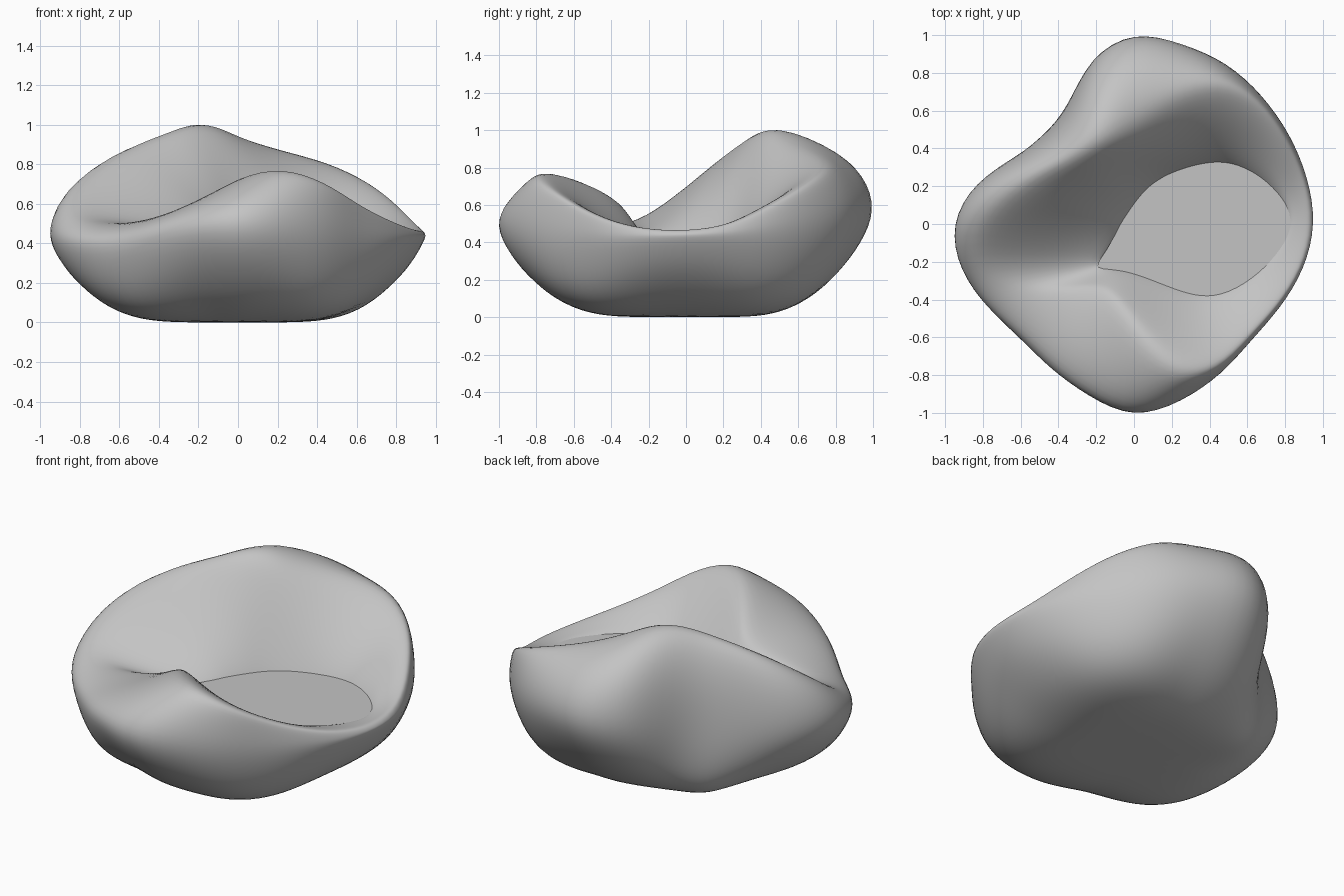
import bpy
import bmesh
from math import sin, cos, pi, tau
from mathutils import Vector

default_cube = bpy.data.objects.get("Cube")
if default_cube:
    bpy.data.objects.remove(default_cube, do_unlink=True)

# One grey stone colour
stone = bpy.data.materials.new("stone_grey")
stone.use_nodes = True
grey = (0.55, 0.55, 0.55, 1.0)
stone.diffuse_color = grey
stone.node_tree.nodes["Principled BSDF"].inputs["Base Color"].default_value = grey

# Outline around the rock, anticlockwise from +x:
# outer radius, crest radius, crest height, pool edge x, pool edge y
STATIONS = [
    (.95, .93, .46, .83, 0), (.94, .93, .49, .8, .1), (.94, .92, .6, .74, .18),
    (.95, .93, .71, .66, .25), (.98, .88, .81, .55, .31), (.99, .69, .87, .43, .33),
    (1.03, .54, .93, .28, .3), (.92, .49, 1, .15, .25), (.7, .47, 1, .06, .18),
    (.65, .48, .96, 0, .1), (.71, .55, .91, -.05, .02), (.87, .65, .83, -.09, -.06),
    (.97, .79, .69, -.13, -.13), (.95, .83, .53, -.17, -.19), (.89, .72, .49, -.18, -.22),
    (.85, .5, .53, -.15, -.23), (.89, .39, .58, -.1, -.24), (.95, .42, .65, -.03, -.25),
    (1.04, .56, .73, .07, -.28), (.97, .81, .79, .2, -.33), (.91, .89, .71, .35, -.38),
    (.86, .85, .6, .5, -.36), (.88, .87, .52, .66, -.25), (.92, .91, .47, .77, -.12),
]
COUNT = len(STATIONS)
POOL_Z = 0.45
POOL_CENTRE = Vector((0.33, 0, POOL_Z))

# Underside as fractions of radius and widest height:
# cut away along the axes, fuller at the diagonal corners
AXIS_UNDERSIDE = [(.28, 0), (.46, .02), (.65, .18), (.8, .43), (.92, .7)]
CORNER_UNDERSIDE = [(.3, 0), (.58, .01), (.77, .09), (.89, .28), (.96, .58)]
# Inner wall: fraction of the way to the pool, fraction of height left
INNER_WALL = [(.3, .82), (.65, .43), (1, 0)]


def section(index):
    """Points from the base, over the crest and down to the pool."""
    outer, crest_r, crest_z, pool_x, pool_y = STATIONS[index]
    angle = tau * index / COUNT
    # The front corners are turned slightly clockwise
    turned = angle + 0.06 * (1 - sin(angle))
    corner = (1 - cos(4 * turned)) / 2
    ray = Vector((cos(angle), sin(angle), 0))
    up = Vector((0, 0, 1))
    wide_z = 0.43 + 0.11 * sin(angle) ** 2 + 0.04 * sin(angle) - 0.06 * corner
    wide_z = min(wide_z, crest_z - 0.03)
    outer *= 1.02
    lift = 0.06 * (crest_z - POOL_Z)

    # The foot stays fuller than the outline where the rock is pinched
    points = []
    for ring, (axis, diagonal) in enumerate(zip(AXIS_UNDERSIDE, CORNER_UNDERSIDE)):
        radius, height = Vector(axis).lerp(Vector(diagonal), corner)
        reach = outer + (0.87 - outer) * (1 - ring / 5) * corner
        points.append(ray * reach * radius + up * wide_z * height)
    # Rounded shoulder from the widest ring to the crest
    for step in range(4):
        turn = step * pi / 6
        radius = crest_r + (outer - crest_r) * cos(turn)
        points.append(ray * radius + up * (wide_z + (crest_z + lift - wide_z) * sin(turn)))
    crest = points[-1]
    pool = Vector((pool_x, pool_y, POOL_Z))
    for along, height in INNER_WALL:
        point = crest.lerp(pool, along)
        point.z = POOL_Z + (crest_z - POOL_Z) * height
        points.append(point)
    # Lip hidden beneath the pool surface
    lip = POOL_CENTRE.lerp(pool, 0.93)
    lip.z = POOL_Z - 0.06
    points.append(lip)
    return points


def finish(bm, name, levels):
    bmesh.ops.recalc_face_normals(bm, faces=bm.faces)
    mesh = bpy.data.meshes.new(name)
    bm.to_mesh(mesh)
    bm.free()
    mesh.materials.append(stone)
    for face in mesh.polygons:
        face.use_smooth = True
    obj = bpy.data.objects.new(name, mesh)
    bpy.context.collection.objects.link(obj)
    if levels:
        smooth = obj.modifiers.new("smooth", "SUBSURF")
        smooth.levels = smooth.render_levels = levels


# Rock basin: sections skinned all the way round
bm = bmesh.new()
columns = [[bm.verts.new(p) for p in section(i)] for i in range(COUNT)]
base_centre = bm.verts.new((0, 0, 0))
for i, column in enumerate(columns):
    following = columns[(i + 1) % COUNT]
    bm.faces.new((base_centre, following[0], column[0]))
    for k in range(len(column) - 1):
        bm.faces.new((column[k], following[k], following[k + 1], column[k + 1]))
finish(bm, "rock_basin", 2)

# Flat pool surface, tucked slightly into the wall
bm = bmesh.new()
edge = [Vector((s[3], s[4], POOL_Z)) for s in STATIONS]
bm.faces.new([bm.verts.new(POOL_CENTRE.lerp(p, 1.03)) for p in edge])
finish(bm, "pool_surface", 0)
